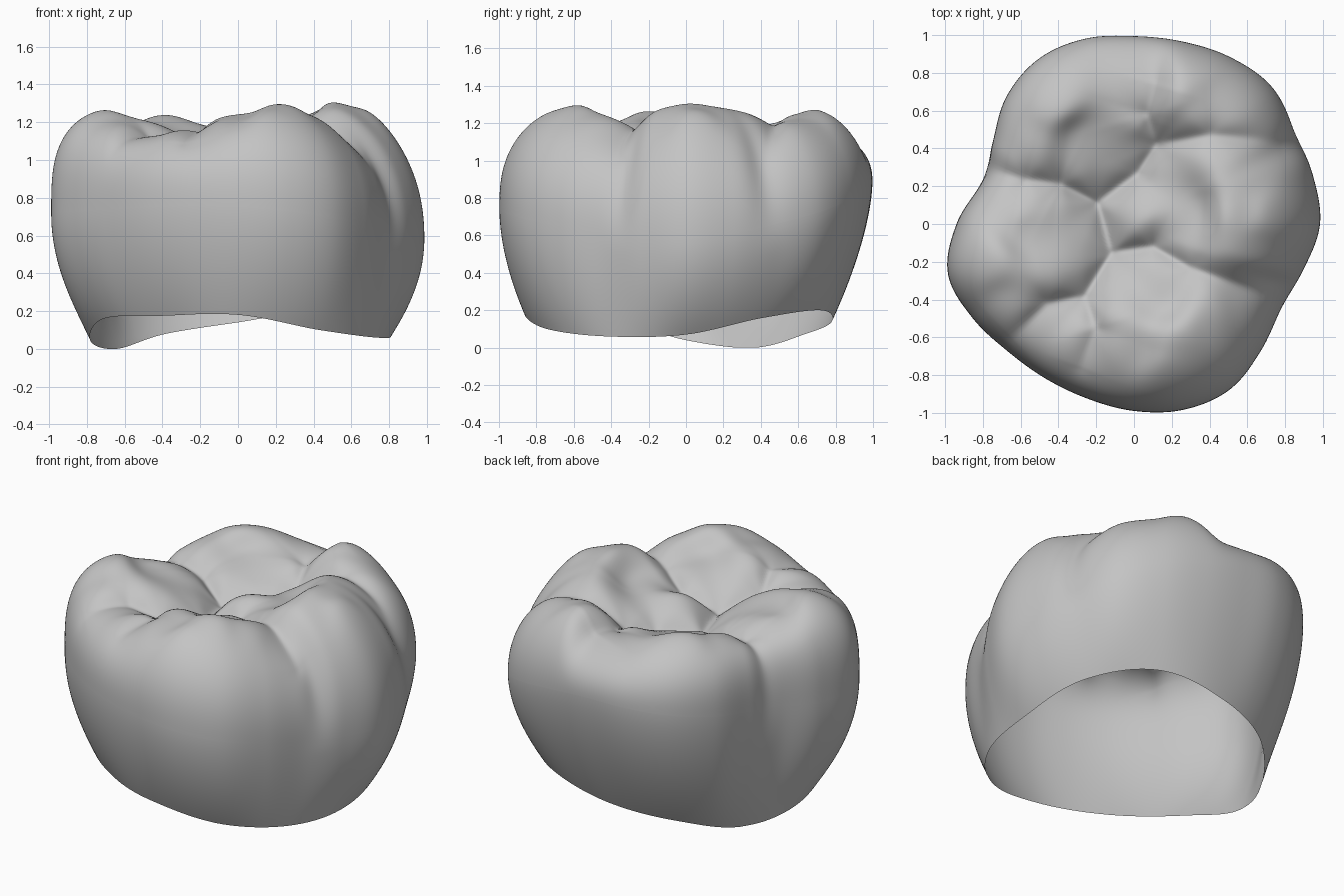
import bpy
import bmesh
import math
from mathutils import Vector

SEGMENTS, TOP_RINGS, SIDE_RINGS = 260, 110, 20

cube = bpy.data.objects.get("Cube")
if cube:
    bpy.data.objects.remove(cube, do_unlink=True)

# Values at evenly spaced angles, counterclockwise from +x
OUTLINE = [.985, .982, .985, 1.03, 1.02, 1.0, .995, 1.015, 1.01, .955, .865, .84,
           .94, 1.02, .99, .95, .943, .957, .99, 1.018, 1.013, .95, .9, .93]
RIM_RADIUS = [.81, .83, .83, .78, .76, .74, .78, .82, .8, .86, .86, .84]
RIM_HEIGHT = [.07, .16, .2, .14, .08, 0, .04, .16, .175, .18, .1, .06]
EQUATOR = [.58, .88, .72, .75]
SHOULDER = [2.2, 2.4, 3.3, 2.7]
FLARE = [2, 1.6, 2, 1.8]

# Cusp and ridge heights
CUSPS = [(.55, .05, 1.33), (.72, .05, 1.26), (.6, .25, 1.27), (.62, -.15, 1.26),
         (.3, .05, 1.23), (.25, -.6, 1.33), (.2, -.76, 1.26), (.42, -.5, 1.25),
         (.57, -.42, 1.13), (.15, -.4, 1.23), (0, -.65, 1.25), (-.3, -.72, 1.14),
         (-.45, -.65, 1.13), (-.77, -.2, 1.28), (-.84, -.22, 1.23), (-.55, -.05, 1.23),
         (-.62, .08, 1.23), (-.7, -.42, 1.2), (-.4, .62, 1.285), (-.6, .42, 1.2),
         (-.28, .46, 1.21), (.45, .66, 1.25), (.35, .84, 1.17), (0, .85, 1.13)]

# Fissures in the chewing surface: x, y, depth
BACK_PIT, MID_PIT = (.12, .42, .32), (-.19, .11, .34)
FRONT_PIT, FRONT_FORK = (-.12, -.15, .33), (-.26, -.38, .25)
FISSURES = [
    [BACK_PIT, (.02, .27, .32), MID_PIT, FRONT_PIT, FRONT_FORK],
    [BACK_PIT, (.07, .58, .2), (.12, .74, .08)],
    [BACK_PIT, (.4, .47, .2), (.8, .44, .1)],
    [MID_PIT, (-.39, .21, .24), (-.58, .24, .17), (-.78, .3, .08)],
    [FRONT_PIT, (.1, -.12, .25), (.3, -.23, .18), (.68, -.37, .09)],
    [FRONT_FORK, (-.46, -.42, .17), (-.65, -.6, .06)],
    [FRONT_FORK, (-.2, -.55, .12), (-.28, -.76, .05)],
]
SIDE_GROOVES = [(27, .045), (-23, .06), (159, .03)]


def around(values, angle):
    """Smooth periodic interpolation of evenly spaced values."""
    n = len(values)
    pos = (angle / math.tau % 1) * n
    i = int(pos)
    t = pos - i
    a, b, c, d = (values[(i + k) % n] for k in (-1, 0, 1, 2))
    return b + t / 2 * (c - a + t * (2 * a - 5 * b + 4 * c - d
                                     + t * (3 * (b - c) + d - a)))


def lifted(x, y, z):
    """Raise a ridge point to make up for the rounding of the shoulder."""
    angle = math.atan2(y, x)
    s = math.hypot(x, y) / around(OUTLINE, angle)
    p, mid = around(SHOULDER, angle), around(EQUATOR, angle)
    return x, y, mid + (z - mid) / (1 - s ** p) ** (1 / p)


RIDGES = [lifted(*c) for c in CUSPS]
PIECES = [(Vector(a[:2]), Vector(b[:2]), a[2], b[2])
          for line in FISSURES for a, b in zip(line, line[1:])]


def chewing_height(x, y):
    # Blend of the ridge heights
    total = height = 0
    for cx, cy, cz in RIDGES:
        w = 1 / ((x - cx) ** 2 + (y - cy) ** 2 + .015) ** 2
        total += w
        height += w * cz
    height /= total
    # Valley along the fissures, with a softened distance to them
    point = Vector((x, y))
    total = depth = 0
    for a, b, da, db in PIECES:
        along = b - a
        t = min(1, max(0, (point - a).dot(along) / along.length_squared))
        gap = (point - a - along * t).length_squared
        w = 1 / (gap + .0003) ** 2
        total += w
        depth += w * (da + (db - da) * t)
    depth /= total
    return height - depth * math.exp(-total ** -.25 / (.06 + .45 * depth))


def dent(angle, z):
    """Grooves running down the sides from the fissures."""
    k = min(1, max(0, (z - .5) / .6))
    k = k * k * (3 - 2 * k)
    amount = 0
    for degrees, depth in SIDE_GROOVES:
        gap = math.remainder(angle - math.radians(degrees), math.tau)
        amount += depth * math.exp(-(gap / .09) ** 2)
    return amount * k


def side_point(angle, v):
    low, mid = around(RIM_HEIGHT, angle), around(EQUATOR, angle)
    r0, r1 = around(RIM_RADIUS, angle), around(OUTLINE, angle)
    z = low + (mid - low) * v
    r = r0 + (r1 - r0) * (1 - (1 - v) ** around(FLARE, angle))
    r *= 1 - dent(angle, z)
    return r * math.cos(angle), r * math.sin(angle), max(z, 0)


def top_point(angle, t):
    phi = math.pi / 2 * t * t * (3 - 2 * t)
    p, mid = around(SHOULDER, angle), around(EQUATOR, angle)
    s = math.sin(phi) ** (2 / p)
    edge = max(0, math.cos(phi)) ** (2 / p)
    r = around(OUTLINE, angle) * s
    x, y = r * math.cos(angle), r * math.sin(angle)
    z = mid + (chewing_height(x, y) - mid) * edge
    k = 1 - dent(angle, z) * s * s
    return x * k, y * k, z


# Crown: an open shell of rings from the lower rim to the middle of the top
bm = bmesh.new()
angles = [math.tau * i / SEGMENTS for i in range(SEGMENTS)]
rings = [[bm.verts.new(side_point(a, j / SIDE_RINGS)) for a in angles]
         for j in range(SIDE_RINGS)]
rings += [[bm.verts.new(top_point(a, j / TOP_RINGS)) for a in angles]
          for j in range(TOP_RINGS, 0, -1)]
for low, high in zip(rings, rings[1:]):
    for i in range(SEGMENTS):
        n = (i + 1) % SEGMENTS
        bm.faces.new((low[i], low[n], high[n], high[i]))
centre = bm.verts.new((0, 0, chewing_height(0, 0)))
for i in range(SEGMENTS):
    bm.faces.new((rings[-1][i], rings[-1][(i + 1) % SEGMENTS], centre))
for face in bm.faces:
    face.smooth = True

mesh = bpy.data.meshes.new("tooth_crown")
bm.to_mesh(mesh)
bm.free()
crown = bpy.data.objects.new("tooth_crown", mesh)
bpy.context.collection.objects.link(crown)

# Plain grey material
grey = bpy.data.materials.new("plain_grey")
grey.use_nodes = True
colour = (.55, .55, .55, 1)
grey.diffuse_color = colour
grey.node_tree.nodes["Principled BSDF"].inputs["Base Color"].default_value = colour
mesh.materials.append(grey)
